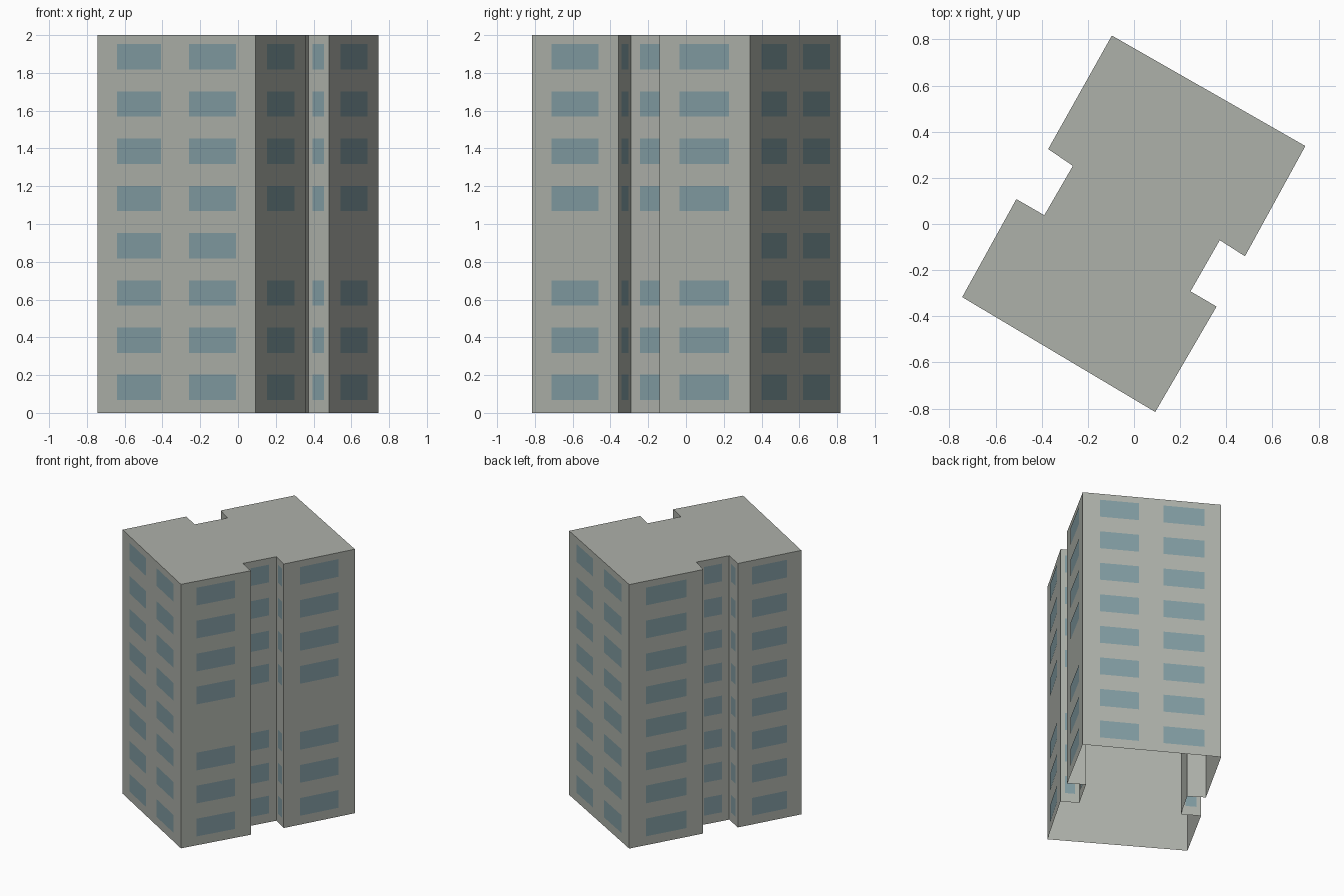
import bpy
import bmesh
from mathutils import Vector

cube = bpy.data.objects.get("Cube")
if cube:
    bpy.data.objects.remove(cube, do_unlink=True)

HEIGHT = 2.0
OFFSET = 0.002      # window panes sit just proud of the wall
UP = Vector((0, 0, 1))

# Tower footprint, counter-clockwise from the front-right corner
FOOTPRINT = [Vector(p) for p in (
    (-0.745, -0.317, 0), (0.092, -0.815, 0), (0.358, -0.358, 0), (0.245, -0.292, 0),
    (0.372, -0.07, 0), (0.481, -0.14, 0), (0.743, 0.338, 0), (-0.096, 0.817, 0),
    (-0.372, 0.325, 0), (-0.265, 0.252, 0), (-0.389, 0.038, 0), (-0.51, 0.108, 0))]

# Window columns as fractions of the wall length
PAIR = ((0.125, 0.405), (0.582, 0.88))
SINGLE = ((0.225, 0.77),)
# Wall names in footprint order, with the columns each wall carries
WALLS = (
    ("front", PAIR), ("left_front_wing", SINGLE), ("left_recess_front", SINGLE),
    ("left_recess", SINGLE), ("left_recess_back", SINGLE), ("left_back_wing", SINGLE),
    ("back", PAIR), ("right_back_wing", SINGLE), ("right_recess_back", SINGLE),
    ("right_recess", SINGLE), ("right_recess_front", SINGLE), ("right_front_wing", SINGLE))


def make_material(name, colour):
    mat = bpy.data.materials.new(name)
    mat.use_nodes = True
    mat.diffuse_color = colour
    mat.node_tree.nodes["Principled BSDF"].inputs["Base Color"].default_value = colour
    return mat


def make_object(name, bm, mat):
    mesh = bpy.data.meshes.new(name)
    bm.to_mesh(mesh)
    bm.free()
    mesh.materials.append(mat)
    obj = bpy.data.objects.new(name, mesh)
    bpy.context.collection.objects.link(obj)
    return obj


concrete = make_material("concrete_grey", (0.42, 0.44, 0.40, 1))
glass = make_material("window_blue", (0.22, 0.33, 0.36, 1))

# Tower shell: walls and roof, open underneath
bm = bmesh.new()
base = [bm.verts.new(p) for p in FOOTPRINT]
top = [bm.verts.new(p + UP * HEIGHT) for p in FOOTPRINT]
for i in range(len(base)):
    j = (i + 1) % len(base)
    bm.faces.new((base[i], base[j], top[j], top[i]))
bm.faces.new(top)
make_object("tower_shell", bm, concrete)

# Window panes, eight storeys on each wall
for i, (name, columns) in enumerate(WALLS):
    start = FOOTPRINT[i]
    along = FOOTPRINT[(i + 1) % len(FOOTPRINT)] - start
    outward = along.cross(UP).normalized() * OFFSET
    bm = bmesh.new()
    for storey in range(8):
        # The left side has a blank fourth storey
        if storey == 3 and name.startswith("left"):
            continue
        low = 0.068 + storey * 0.25
        for a, b in columns:
            corners = ((a, low), (b, low), (b, low + 0.134), (a, low + 0.134))
            bm.faces.new([bm.verts.new(start + along * t + UP * z + outward)
                          for t, z in corners])
    make_object(name + "_windows", bm, glass)
